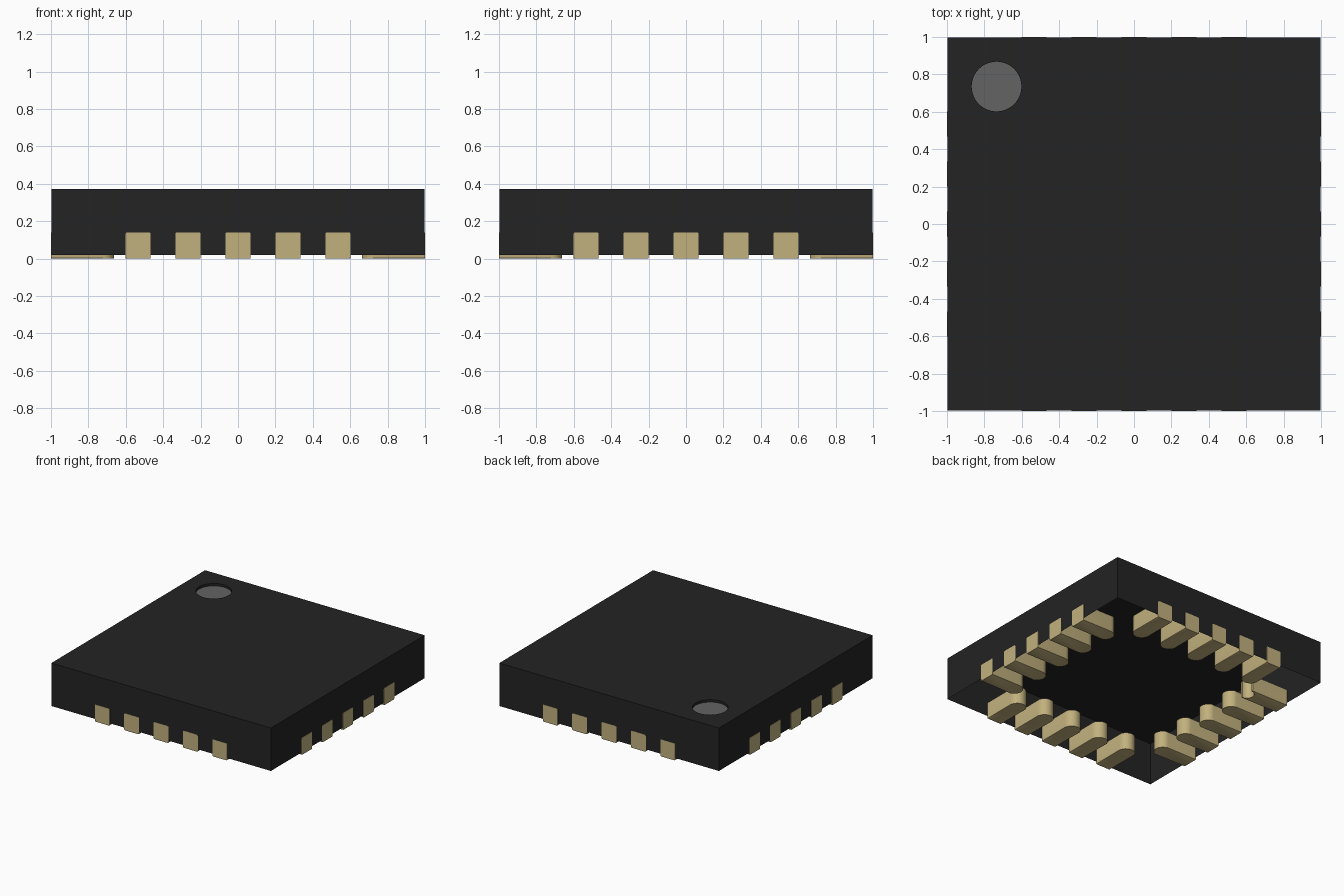
import bpy, bmesh, math
from mathutils import Matrix

cube = bpy.data.objects.get("Cube")
if cube:
    bpy.data.objects.remove(cube, do_unlink=True)


def material(name, rgb, rough=0.7):
    m = bpy.data.materials.new(name)
    m.use_nodes = True
    m.diffuse_color = (*rgb, 1)
    bsdf = m.node_tree.nodes["Principled BSDF"]
    bsdf.inputs["Base Color"].default_value = (*rgb, 1)
    bsdf.inputs["Roughness"].default_value = rough
    return m


BLACK = material("black_plastic", (0.017, 0.017, 0.017))
GOLD = material("pale_gold", (0.54, 0.44, 0.208))
GREY = material("marker_grey", (0.125, 0.125, 0.125))


def finish(name, bm, mat, smooth=False):
    me = bpy.data.meshes.new(name)
    bm.to_mesh(me)
    bm.free()
    me.materials.append(mat)
    ob = bpy.data.objects.new(name, me)
    bpy.context.collection.objects.link(ob)
    if smooth:
        bpy.ops.object.select_all(action="DESELECT")
        ob.select_set(True)
        bpy.context.view_layer.objects.active = ob
        bpy.ops.object.shade_smooth_by_angle(angle=math.radians(35))
    return ob


HALF, BOTTOM, TOP = 0.998, 0.02, 0.373
DOT_X, DOT_Y, DOT_R, DOT_DEPTH = -0.735, 0.735, 0.133, 0.02


def loop_edges(bm, points):
    vs = [bm.verts.new(p) for p in points]
    return [bm.edges.new((vs[i], vs[(i + 1) % len(vs)])) for i in range(len(vs))]


def drop(bm, edges, depth):
    res = bmesh.ops.extrude_edge_only(bm, edges=edges)
    vs = [g for g in res["geom"] if isinstance(g, bmesh.types.BMVert)]
    bmesh.ops.translate(bm, verts=vs, vec=(0, 0, -depth))


# Hollow shell, open underneath, with a round recess in the top
dot_ring = [(DOT_X + DOT_R * math.cos(a), DOT_Y + DOT_R * math.sin(a), TOP)
            for a in (2 * math.pi * i / 48 for i in range(48))]
bm = bmesh.new()
rim = loop_edges(bm, [(-HALF, -HALF, TOP), (HALF, -HALF, TOP),
                      (HALF, HALF, TOP), (-HALF, HALF, TOP)])
hole = loop_edges(bm, dot_ring)
bmesh.ops.triangle_fill(bm, edges=rim + hole, use_beauty=True, normal=(0, 0, 1))
drop(bm, rim, TOP - BOTTOM)
drop(bm, hole, DOT_DEPTH)
bmesh.ops.recalc_face_normals(bm, faces=bm.faces)
top_face = max(bm.faces, key=lambda f: abs(f.normal.z) * f.calc_area())
if top_face.normal.z < 0:
    bmesh.ops.reverse_faces(bm, faces=bm.faces)
finish("package_shell", bm, BLACK)

# Orientation dot at the bottom of the recess
bm = bmesh.new()
bm.faces.new([bm.verts.new((x, y, z - DOT_DEPTH)) for x, y, z in dot_ring])
finish("orientation_dot", bm, GREY)

# Contact pads: rounded inner tip, outer end flush with the wall
PITCH, PAD_W, PAD_H, PAD_TIP = 0.267, 0.135, 0.14, 0.663


def pad(name, offset, turn, notched=False):
    r = PAD_W / 2
    angles = [math.pi * i / 12 for i in range(13)]
    if notched:
        n = 0.055
        tip = [(-r, -PAD_TIP)] + [(-n * math.cos(a), -PAD_TIP - n * math.sin(a))
                                  for a in angles] + [(r, -PAD_TIP)]
    else:
        tip = [(-r * math.cos(a), -PAD_TIP - r + r * math.sin(a)) for a in angles]
    outline = [(-r, -1)] + tip + [(r, -1)]
    bm = bmesh.new()
    base = bm.faces.new([bm.verts.new((x + offset, y, 0)) for x, y in outline])
    res = bmesh.ops.extrude_face_region(bm, geom=[base])
    vs = [g for g in res["geom"] if isinstance(g, bmesh.types.BMVert)]
    bmesh.ops.translate(bm, verts=vs, vec=(0, 0, PAD_H))
    # Soften the long edges
    long_edges = [e for e in bm.edges
                  if abs(e.verts[0].co.z - e.verts[1].co.z) < 1e-6
                  and abs(e.verts[0].co.y - e.verts[1].co.y) > 0.2]
    bmesh.ops.bevel(bm, geom=long_edges, offset=0.008, segments=2,
                    profile=0.5, affect="EDGES")
    bmesh.ops.recalc_face_normals(bm, faces=bm.faces)
    bm.transform(Matrix.Rotation(turn, 4, "Z"))
    finish(name, bm, GOLD, smooth=True)


for s, side in enumerate(("front", "left", "back", "right")):
    for i in range(5):
        pad(f"{side}_pad_{i + 1}", (i - 2) * PITCH, s * math.pi / 2,
            notched=(side == "right" and i == 0))
